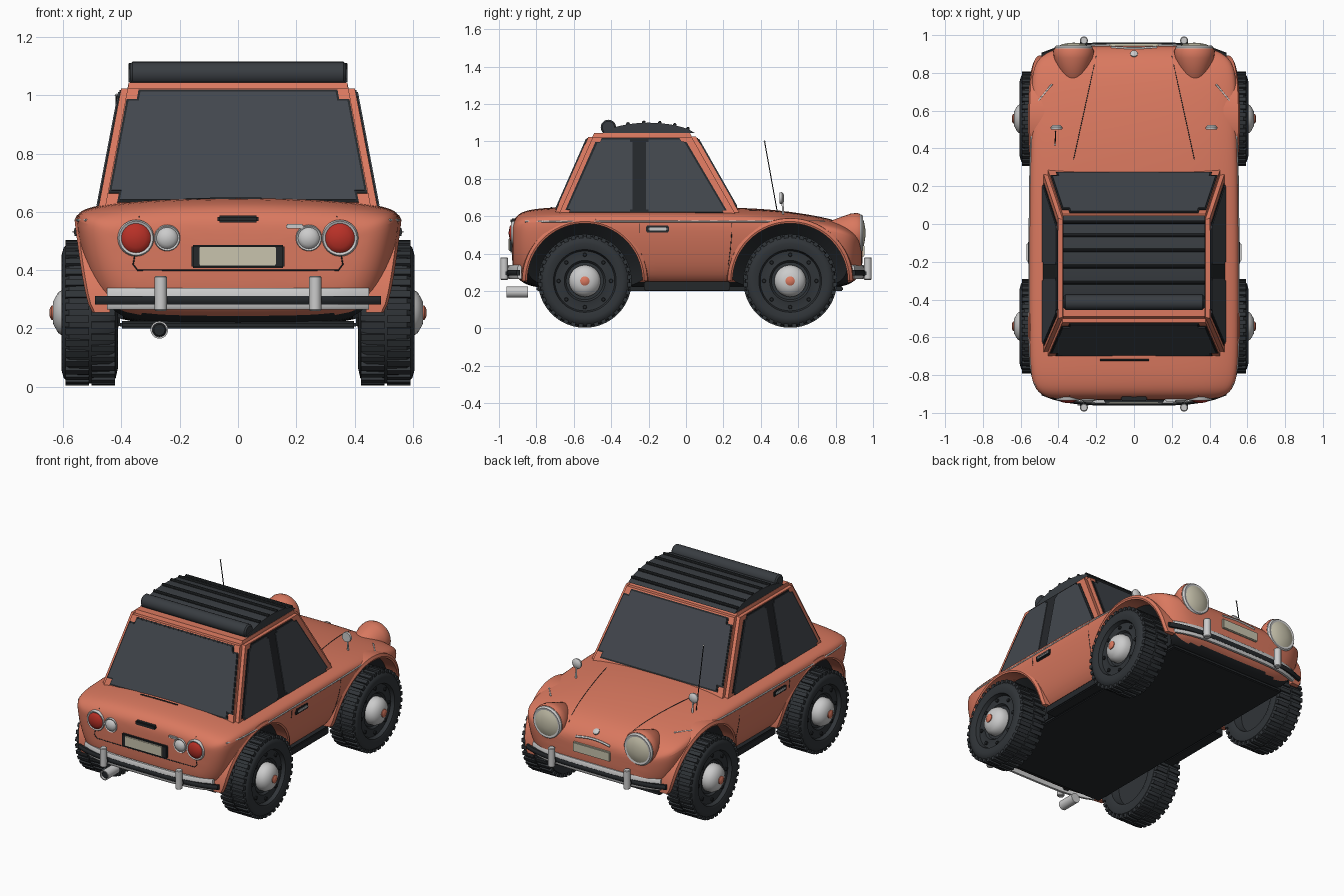
import bpy, bmesh, math
from mathutils import Vector, Matrix
from mathutils.bvhtree import BVHTree

old = bpy.data.objects.get("Cube")
if old:
    bpy.data.objects.remove(old)


def material(name, r, g, b):
    m = bpy.data.materials.new(name)
    m.use_nodes = True
    m.diffuse_color = (r, g, b, 1)
    m.node_tree.nodes["Principled BSDF"].inputs["Base Color"].default_value = (r, g, b, 1)
    return m


PAINT = material("coral paint", .70, .19, .115)
GLASS = material("dark glass", .055, .063, .075)
RUBBER = material("rubber", .030, .035, .040)
BLACK = material("black trim", .018, .021, .024)
FABRIC = material("roof fabric", .040, .046, .053)
CHROME = material("chrome", .60, .60, .60)
RED = material("red lens", .48, .03, .02)
CREAM = material("cream", .58, .55, .42)


def activate(ob):
    bpy.ops.object.select_all(action='DESELECT')
    ob.select_set(True)
    bpy.context.view_layer.objects.active = ob


def finish(bm, name, mat, angle=35):
    bmesh.ops.recalc_face_normals(bm, faces=bm.faces)
    me = bpy.data.meshes.new(name)
    bm.to_mesh(me)
    bm.free()
    me.materials.append(mat)
    ob = bpy.data.objects.new(name, me)
    bpy.context.collection.objects.link(ob)
    activate(ob)
    bpy.ops.object.shade_smooth_by_angle(angle=math.radians(angle))
    return ob


def skin(bm, rings, closed=True):
    for a, b in zip(rings, rings[1:]):
        for i in range(len(a) if closed else len(a) - 1):
            j = (i + 1) % len(a)
            bm.faces.new((a[i], a[j], b[j], b[i]))


def lathe(name, profile, loc, axis, mat, n=32):
    """Turn (radius, height) points around an axis."""
    bm = bmesh.new()
    rot = Vector((0, 0, 1)).rotation_difference(Vector(axis)).to_matrix()
    rings = []
    for r, h in profile:
        rings.append([bm.verts.new(Vector(loc) + rot @ Vector((
            r * math.cos(math.tau * i / n), r * math.sin(math.tau * i / n), h))) for i in range(n)])
    skin(bm, rings)
    bmesh.ops.remove_doubles(bm, verts=bm.verts, dist=1e-5)
    return finish(bm, name, mat)


def rod(name, r, length, loc, axis, mat, n=20):
    c = min(r, length) * .2
    return lathe(name, [(0, 0), (r - c, 0), (r, c), (r, length - c), (r - c, length), (0, length)],
                 loc, axis, mat, n)


def box(name, lo, hi, mat, bevel=.006):
    bm = bmesh.new()
    lo, hi = Vector(lo), Vector(hi)
    bmesh.ops.create_cube(bm, size=1, matrix=Matrix.Translation((lo + hi) / 2) @ Matrix.Diagonal((*(hi - lo), 1)))
    bmesh.ops.bevel(bm, geom=bm.edges[:], offset=bevel, segments=2, affect='EDGES')
    return finish(bm, name, mat)


def tube(name, pts, r, mat, cyclic=False):
    cu = bpy.data.curves.new(name, 'CURVE')
    cu.dimensions = '3D'
    cu.bevel_depth, cu.bevel_resolution, cu.use_fill_caps = r, 1, True
    sp = cu.splines.new('POLY')
    sp.points.add(len(pts) - 1)
    for p, q in zip(sp.points, pts):
        p.co = (*q, 1)
    sp.use_cyclic_u = cyclic
    cu.materials.append(mat)
    ob = bpy.data.objects.new(name, cu)
    bpy.context.collection.objects.link(ob)
    activate(ob)
    bpy.ops.object.convert(target='MESH')


def panel(name, corners, mat, thick=.006, radius=.03):
    """Thin plate with rounded corners, raised away from the cabin centre."""
    bm = bmesh.new()
    f = bm.faces.new([bm.verts.new(c) for c in corners])
    f.normal_update()
    out = f.normal.copy()
    if out.dot(f.calc_center_median() - Vector((0, -.2, .8))) < 0:
        out.negate()
    bmesh.ops.bevel(bm, geom=bm.verts[:], offset=radius, segments=4, affect='VERTICES')
    ext = bmesh.ops.extrude_face_region(bm, geom=bm.faces[:])
    bmesh.ops.translate(bm, verts=[v for v in ext["geom"] if isinstance(v, bmesh.types.BMVert)], vec=out * thick)
    return finish(bm, name, mat)


# Lower body: lofted sections (y, half width, bottom, top)
STATIONS = [(-.932, .40, .35, .55), (-.918, .47, .29, .59), (-.885, .52, .25, .622), (-.82, .55, .22, .64),
            (-.68, .56, .21, .652), (-.3, .56, .21, .652), (.28, .557, .21, .65), (.5, .55, .21, .634),
            (.7, .55, .21, .604), (.82, .54, .22, .574), (.885, .505, .24, .54), (.925, .43, .275, .50),
            (.945, .34, .32, .46)]
HALF = [(.72, 0), (.87, .16), (.945, .43), (.985, .66), (1, .85), (.95, .91), (.75, .96), (.4, .99)]
SECTION = [(0, 0)] + HALF + [(0, 1)] + [(-u, t) for u, t in reversed(HALF)]
bm = bmesh.new()
rings = [[bm.verts.new((u * w, y, lo + t * (hi - lo))) for u, t in SECTION] for y, w, lo, hi in STATIONS]
skin(bm, rings)
bm.faces.new(rings[0])
bm.faces.new(rings[-1])
body = finish(bm, "body", PAINT)
body.modifiers.new("smooth", 'SUBSURF').levels = 2
bpy.ops.object.modifier_apply(modifier="smooth")
shell = BVHTree.FromPolygons([v.co for v in body.data.vertices], [p.vertices for p in body.data.polygons])


def hit(origin, direction):
    return shell.ray_cast(Vector(origin), Vector(direction))[0]


def on_top(x, y):
    return hit((x, y, 2), (0, 0, -1))


def on_side(s, y, z):
    return hit((2 * s, y, z), (-s, 0, 0))


def on_end(e, x, z):
    return hit((x, 2 * e, z), (0, -e, 0))


# Wheel wells cut from the body
WHEEL_Y, AXLE, WELL = (-.541, .557), .254, .31
for s in (1, -1):
    for wy in WHEEL_Y:
        cutter = rod("well_cutter", WELL, .4, (.395 * s, wy, AXLE), (s, 0, 0), BLACK, 64)
        cutter.hide_render = True
        activate(body)
        mod = body.modifiers.new("well", 'BOOLEAN')
        mod.operation, mod.solver, mod.object = 'DIFFERENCE', 'EXACT', cutter
        bpy.ops.object.modifier_apply(modifier="well")
        bpy.data.objects.remove(cutter)
while len(body.data.materials) > 1:
    body.data.materials.pop()
body.data.materials.append(BLACK)
for p in body.data.polygons:
    c = p.center
    in_well = abs(c.x) > .38 and any(math.hypot(c.y - wy, c.z - AXLE) < WELL + .001 for wy in WHEEL_Y)
    p.material_index = int(in_well or (p.normal.z < -.85 and c.z < .25))
bpy.ops.object.shade_smooth_by_angle(angle=math.radians(35))
box("floor", (-.405, -.80, .2), (.405, .84, .225), BLACK)


# Cabin: tapered box, with planes giving positions at a height
def cab_x(z): return .478 - .19 * (z - .62)
def cab_front(z): return .285 - .57 * (z - .62)
def cab_rear(z): return -.70 + .44 * (z - .62)


bm = bmesh.new()
loops = [[bm.verts.new(p) for p in ((cab_x(z), cab_front(z), z), (-cab_x(z), cab_front(z), z),
                                    (-cab_x(z), cab_rear(z), z), (cab_x(z), cab_rear(z), z))] for z in (.56, 1.045)]
skin(bm, loops)
bm.faces.new(loops[0])
bm.faces.new(loops[1])
bmesh.ops.bevel(bm, geom=bm.edges[:], offset=.022, segments=4, affect='EDGES')
finish(bm, "cabin", PAINT)

# Windows with dark seals
for name, plane, lo in (("windshield", cab_front, .65), ("rear_window", cab_rear, .64)):
    for part, mat, g, t in (("_seal", BLACK, .008, .004), ("", GLASS, 0, .008)):
        panel(name + part, [(x * (cab_x(z) - .034 + g), plane(z), z) for x, z in
                            ((-1, lo - g), (1, lo - g), (1, 1.01 + g), (-1, 1.01 + g))], mat, t, .035)
for s in (1, -1):
    def side(name, quad, mat, t, r):
        panel(name, [(s * cab_x(z), y, z) for y, z in quad], mat, t, r)
    side("side_seal", [(-.655, .61), (.23, .61), (-.01, 1.018), (-.475, 1.018)], BLACK, .004, .025)
    side("door_window", [(-.215, .62), (.213, .62), (-.018, 1.01), (-.215, 1.01)], GLASS, .008, .015)
    side("quarter_window", [(-.64, .62), (-.285, .62), (-.285, 1.01), (-.465, 1.01)], GLASS, .008, .015)

# Fabric roof: arched cover, ribs and rolled end
def arch(y): return 1.04 + .06 * (1 - ((y + .2) / .25) ** 2) ** .7


bm = bmesh.new()
ys = [.045 - .49 * i / 20 for i in range(21)]
cover = [[bm.verts.new((x, y, max(arch(y), 1.04) if abs(y + .2) < .25 else 1.04)) for y in ys]
         for x in (-.375, .375)]
skin(bm, cover)
bm.faces.new(cover[0])
bm.faces.new(cover[1])
finish(bm, "fabric_roof", FABRIC)
for y in (-.31, -.225, -.14, -.06, .01):
    rod("roof_rib", .010, .75, (-.375, y, arch(y) + .002), (1, 0, 0), BLACK, 10)
rod("roof_roll", .041, .74, (-.37, -.415, 1.075), (1, 0, 0), FABRIC)

# Wheels, flares and tread
TYRE = [(0, .15), (.10, .15), (.11, .163), (.135, .158), (.16, .16), (.168, .183), (.2, .193), (.225, .186),
        (.24, .168), (.243, .1), (.24, .03), (.225, .008), (.19, 0), (.165, .01), (.155, .06), (0, .06)]
for s in (1, -1):
    for wy in WHEEL_Y:
        c, ax = Vector((.412 * s, wy, AXLE)), (s, 0, 0)
        lathe("tyre", TYRE, c, ax, RUBBER, 48)
        lathe("hubcap", [(.085, .15), (.085, .18), (.07, .205), (.04, .222), (0, .225)], c, ax, CHROME)
        lathe("hub_center", [(.025, .205), (.025, .228), (.015, .234), (0, .235)], c, ax, PAINT, 20)
        bm = bmesh.new()
        for k in range(72):
            a, col = math.tau * k / 72, (k % 2) * .09 + .05
            m = (Matrix.Translation(c) @ Matrix.Rotation(a, 4, 'X')
                 @ Matrix.Translation((col * s, 0, .238)) @ Matrix.Diagonal((.08, .024, .024, 1)))
            bmesh.ops.create_cube(bm, size=1, matrix=m)
        finish(bm, "tread", RUBBER)
        for k in range(8):
            a = math.tau * k / 8
            rod("wheel_bolt", .011, .012, c + Vector((.157 * s, .14 * math.cos(a), .14 * math.sin(a))), ax, BLACK, 8)
        bm = bmesh.new()
        strip = []
        for k in range(37):
            a = math.pi * k / 36
            x = .495 + .062 * math.sin(a) ** .6 if 0 < k < 36 else .495
            strip.append([bm.verts.new((s * px, wy + r * math.cos(a), AXLE + r * math.sin(a)))
                          for px, r in ((.44, .308), (x, .308), (x + .004, .318), (x - .004, .335), (.44, .34))])
        skin(bm, strip)
        bm.faces.new(strip[0])
        bm.faces.new(strip[-1])
        finish(bm, "wheel_flare", PAINT)

# Both bumpers: chrome bar, dark strip, uprights
for e in (-1, 1):
    for name, mat, w, z0, z1, out in (("bumper_bar", CHROME, .45, .265, .338, .955),
                                      ("bumper_strip", BLACK, .49, .283, .312, .962)):
        bm = bmesh.new()
        rows = []
        for i in range(17):
            u = i / 8 - 1
            y = out - .055 * abs(u) ** 4
            rows.append([bm.verts.new((u * w, e * yy, z)) for yy, z in
                         ((y - .02, z0), (y - .006, z0), (y, z0 + .01), (y, z1 - .01), (y - .006, z1), (y - .02, z1))])
        skin(bm, rows)
        bm.faces.new(rows[0])
        bm.faces.new(rows[-1])
        finish(bm, name, mat)
    for s in (1, -1):
        rod("bumper_upright", .021, .12, (.265 * s, .972 * e, .26), (0, 0, 1), CHROME)
        box("bumper_bracket", (.265 * s - .02, e * .93 - .04, .28), (.265 * s + .02, e * .93 + .04, .31), BLACK)

# Lamps, mirrors, handles and side trim
RIM = [(1.15, -.03), (1.15, .004), (1.06, .012), (.9, .008)]
DOME = [(1, 0), (.9, .01), (.6, .02), (0, .026)]
for s in (1, -1):
    for name, mat, x, r in (("tail_lamp", RED, .35, .055), ("reverse_lamp", CHROME, .243, .040)):
        for part, prof, m in (("_rim", RIM, CHROME), ("", DOME, mat)):
            lathe(name + part, [(a * r, h) for a, h in prof], (x * s, -.923, .51), (0, -1, 0), m)
    pod = (.32 * s, .93, .51)
    lathe("lamp_pod", [(0, -.22), (.06, -.17), (.09, -.09), (.104, -.05), (.108, -.015), (.102, 0), (0, 0)],
          pod, (0, 1, 0), PAINT)
    lathe("headlamp_rim", [(.1, -.01), (.1, .006), (.092, .016), (.08, .014)], pod, (0, 1, 0), CHROME)
    lathe("headlamp", [(.085, .01), (.06, .022), (.03, .028), (0, .03)], pod, (0, 1, 0), CREAM)
    base = on_top(.41 * s, .52)
    tube("mirror_stem", [base, (.41 * s, .515, .69)], .006, CHROME)
    lathe("mirror_head", [(0, -.012), (.02, -.01), (.032, 0), (.03, .012), (0, .012)],
          (.41 * s, .513, .697), (0, -1, 0), CHROME, 20)
    px = on_side(s, -.15, .53).x
    box("handle_back", (px - .008, -.215, .512), (px + .008, -.09, .55), BLACK)
    box("door_handle", (px - .016, -.2, .524), (px + .016, -.1, .54), CHROME)
    box("sill", (s * .44 - .035, -.225, .203), (s * .44 + .035, .235, .252), BLACK)
    tube("side_trim", [on_side(s, -.86 + .1 * i, .572) for i in range(17)], .005, CHROME)
    tube("hood_seam", [on_top(s * (.32 - .012 * i), .34 + .055 * i) for i in range(11)], .002, BLACK)
    tube("door_seam", [on_side(s, .245 - .03 * i * i / 16, .56 - .07 * i) for i in range(5)], .002, BLACK)
    tube("rear_door_seam", [on_side(s, -.25, z) for z in (.56, .53, .51)], .002, BLACK)

# Tail details
tube("lid_seam", [on_end(-1, x, z) for x, z in ((-.34, .585), (-.345, .5), (-.36, .42), (-.345, .4), (-.2, .4),
     (0, .4), (.2, .4), (.345, .4), (.36, .42), (.345, .5), (.34, .585))], .0025, BLACK)
box("rear_plate_frame", (-.16, -.945, .407), (.16, -.915, .487), BLACK)
box("rear_plate", (-.133, -.95, .416), (.13, -.93, .48), CREAM, .003)
hy = on_end(-1, 0, .54).y
box("lid_handle", (-.07, hy - .008, .563), (.07, hy + .05, .588), BLACK)
box("plate_lamp", (.165, hy - .01, .543), (.225, hy + .03, .558), CHROME, .004)
tube("deck_vent", [on_top(x, -.72) for x in (-.18, -.05, .08)], .005, BLACK)
lathe("exhaust", [(.024, .08), (.024, .115), (.030, .115), (.030, 0), (0, 0)], (-.27, -.845, .195), (0, -1, 0), CHROME)
rod("exhaust_bore", .024, .1, (-.27, -.85, .195), (0, -1, 0), BLACK)

# Nose details and aerial
box("front_plate", (-.13, .925, .385), (.13, .955, .445), CREAM, .004)
tube("nose_trim", [on_end(1, -.12 + .03 * i, .475 + .012 * math.cos((i - 4) * .4)) for i in range(9)], .007, CHROME)
lathe("nose_badge", [(.02, -.02), (.02, .006), (.012, .011), (0, .012)], on_top(0, .9), (0, .6, .8), CHROME, 20)
tube("aerial", [on_top(-.415, .49), (-.418, .42, 1.0)], .003, BLACK)
lathe("aerial_tip", [(0, -.006), (.006, 0), (0, .006)], (-.418, .42, 1.0), (0, 0, 1), CHROME, 10)
